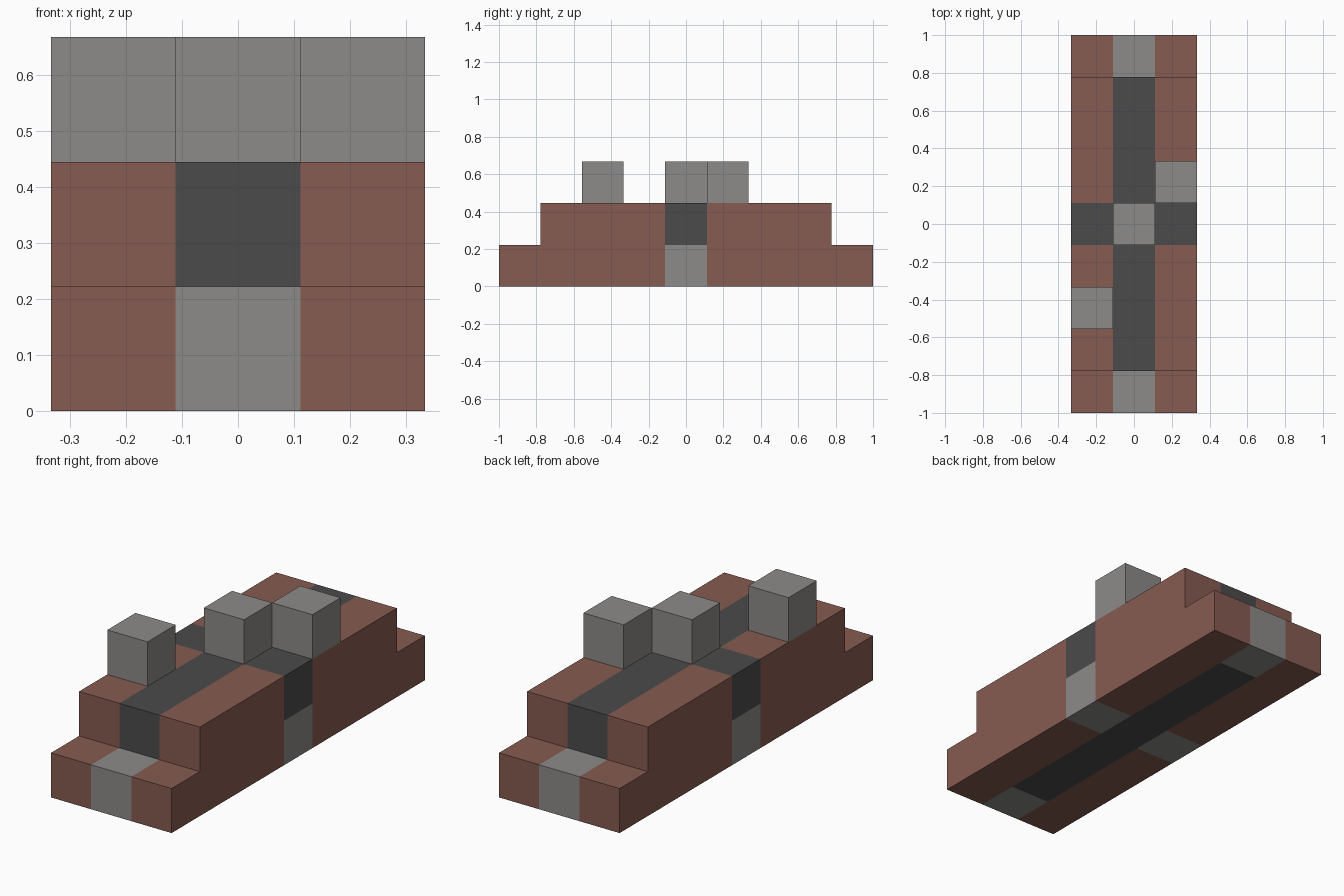
import bpy, bmesh
from mathutils import Vector

cube = bpy.data.objects.get("Cube")
if cube:
    bpy.data.objects.remove(cube, do_unlink=True)

U = 2 / 9  # edge of one block; the model is 3 x 9 x 3 blocks


def material(name, rgb):
    m = bpy.data.materials.new(name)
    m.use_nodes = True
    m.diffuse_color = (*rgb, 1)
    m.node_tree.nodes["Principled BSDF"].inputs["Base Color"].default_value = (*rgb, 1)
    return m


brick = material("brick red", (0.24, 0.105, 0.082))
stone = material("stone grey", (0.262, 0.256, 0.246))
dark = material("dark grey", (0.07, 0.07, 0.07))
BRICK, STONE, DARK = range(3)


def block_colour(x, y, z):
    """Material slot of a body block, or None where the body is empty."""
    if abs(x) > 1 or z not in (0, 1) or abs(y) > 4 - z:
        return None
    if z == 1:
        return DARK if x == 0 or y == 0 else BRICK
    if x == 0:
        return STONE if abs(y) == 4 else DARK
    return STONE if y == 0 else BRICK


def finish(name, bm, materials):
    mesh = bpy.data.meshes.new(name)
    bm.to_mesh(mesh)
    bm.free()
    for m in materials:
        mesh.materials.append(m)
    obj = bpy.data.objects.new(name, mesh)
    bpy.context.collection.objects.link(obj)
    return obj


# Stepped body: outer skin of the blocks, merged into flat panels per colour
bm = bmesh.new()
for x in range(-1, 2):
    for y in range(-4, 5):
        for z in range(2):
            slot = block_colour(x, y, z)
            if slot is None:
                continue
            centre = Vector((x, y, z + 0.5))
            for axis in range(3):
                for sign in (-1, 1):
                    n = Vector((0, 0, 0))
                    n[axis] = sign
                    if block_colour(x + int(n.x), y + int(n.y), z + int(n.z)) is not None:
                        continue
                    a = Vector((n.y, n.z, n.x))
                    b = n.cross(a)
                    corners = [(-a - b), (a - b), (a + b), (b - a)]
                    face = bm.faces.new([bm.verts.new((centre + (n + c) / 2) * U) for c in corners])
                    face.material_index = slot
bmesh.ops.remove_doubles(bm, verts=bm.verts, dist=U / 100)
bmesh.ops.recalc_face_normals(bm, faces=bm.faces)
bmesh.ops.dissolve_limit(bm, angle_limit=0.01, verts=bm.verts, edges=bm.edges, delimit={"MATERIAL"})
finish("stepped_body", bm, [brick, stone, dark])

# Three loose blocks standing on the upper deck
for name, x, y in (("centre_block", 0, 0), ("left_block", 1, 1), ("right_block", -1, -2)):
    bm = bmesh.new()
    bmesh.ops.create_cube(bm, size=U)
    bmesh.ops.translate(bm, verts=bm.verts, vec=Vector((x, y, 2.5)) * U)
    finish(name, bm, [stone])
